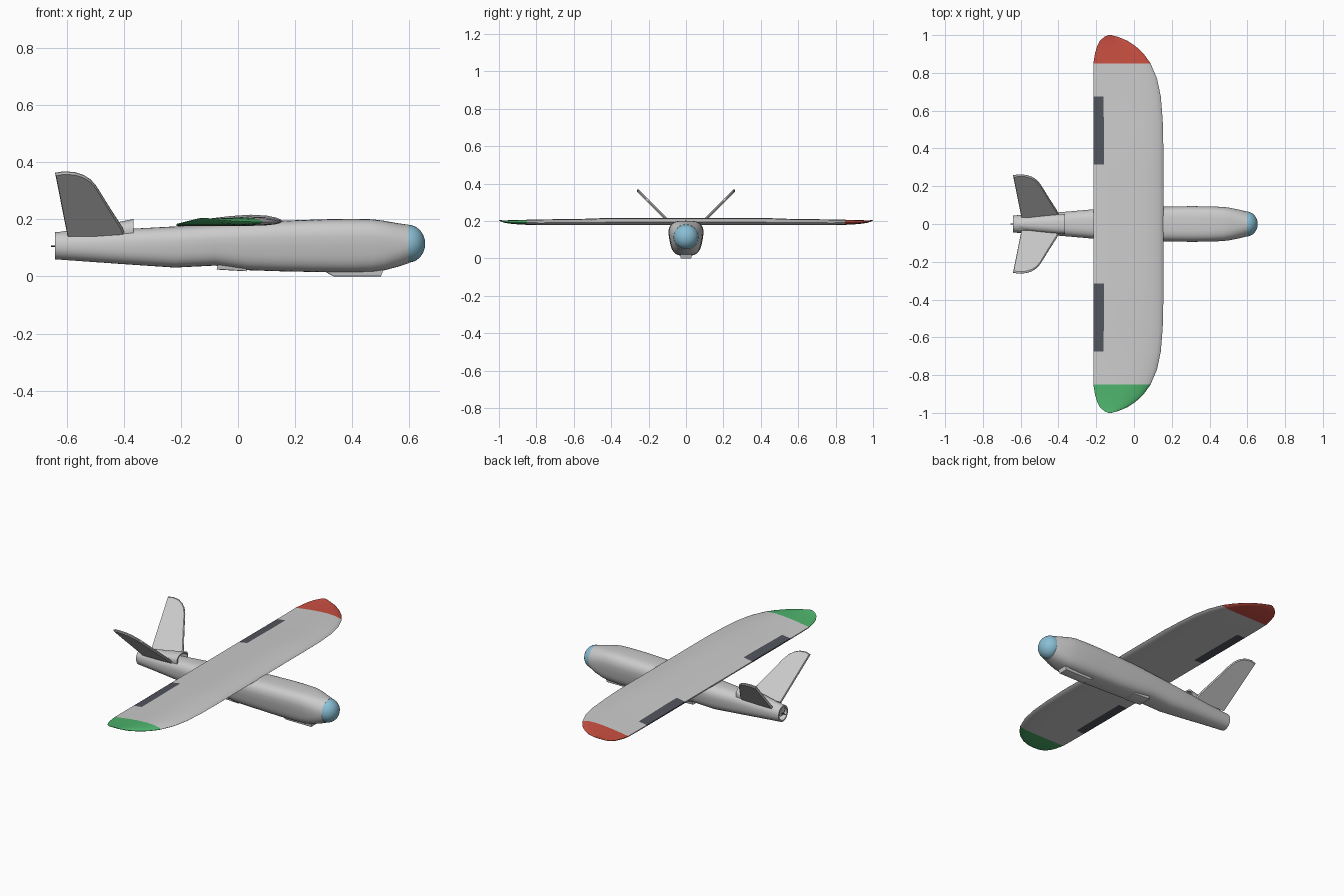
import bpy, bmesh, math

if "Cube" in bpy.data.objects:
    bpy.data.objects.remove(bpy.data.objects["Cube"])

def material(name, rgb):
    m = bpy.data.materials.new(name)
    m.diffuse_color = (*rgb, 1)
    m.use_nodes = True
    m.node_tree.nodes["Principled BSDF"].inputs["Base Color"].default_value = m.diffuse_color
    return m

RED = material("red", (0.60, 0.08, 0.055))
GREEN = material("green", (0.075, 0.45, 0.15))
BLUE = material("blue", (0.25, 0.52, 0.66))
DARK = material("dark_grey", (0.085, 0.09, 0.11))

def finish(name, bm, mat=None, angle=40, normals=True):
    if normals:
        bmesh.ops.recalc_face_normals(bm, faces=bm.faces[:])
    me = bpy.data.meshes.new(name)
    bm.to_mesh(me)
    bm.free()
    ob = bpy.data.objects.new(name, me)
    bpy.context.collection.objects.link(ob)
    if mat:
        me.materials.append(mat)
    bpy.ops.object.select_all(action='DESELECT')
    ob.select_set(True)
    bpy.context.view_layer.objects.active = ob
    bpy.ops.object.shade_smooth_by_angle(angle=math.radians(angle))
    return ob

def skin(bm, rings):
    """Join closed rings of points into a capped skin."""
    vs = [[bm.verts.new(p) for p in r] for r in rings]
    n = len(vs[0])
    for a, b in zip(vs, vs[1:]):
        for i in range(n):
            bm.faces.new((a[i], a[(i + 1) % n], b[(i + 1) % n], b[i]))
    bm.faces.new(vs[0])
    bm.faces.new(vs[-1])

def body_ring(x, hw, z0, z1, p, n=40):
    """Rounded-square section, narrower towards the belly."""
    ring = []
    for i in range(n):
        a = 2 * math.pi * i / n
        c, s = math.cos(a), math.sin(a)
        y = math.copysign(abs(c) ** (2 / p), c)
        z = math.copysign(abs(s) ** (2 / p), s)
        y *= 1 - 0.11 * (p - 2) * max(0, 0.3 - z)
        ring.append((x, hw * y, (z0 + z1) / 2 + (z1 - z0) / 2 * z))
    return ring

def loft_body(name, stations):
    bm = bmesh.new()
    skin(bm, [body_ring(*s) for s in stations])
    return finish(name, bm)

# Fuselage: x, half width, bottom, top, squareness (first two form the tail recess)
loft_body("fuselage", [
    (-0.57, 0.034, 0.072, 0.142, 2), (-0.64, 0.036, 0.069, 0.145, 2),
    (-0.64, 0.045, 0.060, 0.155, 2), (-0.50, 0.054, 0.050, 0.161, 2.3),
    (-0.37, 0.065, 0.041, 0.167, 2.7), (-0.22, 0.078, 0.031, 0.175, 3),
    (-0.08, 0.085, 0.038, 0.182, 3.2), (0.03, 0.090, 0.022, 0.19, 3.4),
    (0.15, 0.092, 0.018, 0.195, 3.5), (0.30, 0.095, 0.015, 0.2, 3.5),
    (0.40, 0.094, 0.014, 0.201, 3.5), (0.47, 0.091, 0.016, 0.2, 3.4),
    (0.51, 0.086, 0.021, 0.195, 3.1), (0.56, 0.076, 0.034, 0.186, 2.5),
    (0.597, 0.066, 0.046, 0.181, 2)])

# Raised air intake on the tail, open at its front
loft_body("tail_intake", [
    (-0.63, 0.030, 0.09, 0.155, 2), (-0.52, 0.042, 0.10, 0.173, 2.3),
    (-0.42, 0.050, 0.11, 0.190, 2.5), (-0.365, 0.053, 0.12, 0.201, 2.5),
    (-0.365, 0.045, 0.127, 0.194, 2.5), (-0.43, 0.040, 0.125, 0.181, 2.5)])

# Nose dome: hemisphere turned to point along +x
bm = bmesh.new()
rings = []
for i in range(10):
    a = math.pi / 2 * i / 9.2
    r = 0.066 * math.cos(a)
    rings.append(body_ring(0.595 + 0.06 * math.sin(a), r, 0.1145 - r, 0.1145 + r, 2, 32))
skin(bm, rings)
finish("nose_dome", bm, BLUE)

# Motor and shaft inside the tail opening
for name, r, x0, x1 in (("motor", 0.018, -0.61, -0.56), ("motor_shaft", 0.003, -0.655, -0.60)):
    bm = bmesh.new()
    skin(bm, [body_ring(x, r, 0.106 - r, 0.106 + r, 2, 16) for x in (x0, x1)])
    finish(name, bm, DARK)

# Wing half: span position, trailing edge, leading edge, thickness factor
HALF = [(0, -0.215, 0.155, 1), (0.315, -0.215, 0.155, 1), (0.42, -0.215, 0.155, 1),
        (0.55, -0.215, 0.152, 0.88), (0.675, -0.215, 0.142, 0.86), (0.77, -0.215, 0.122, 0.85),
        (0.85, -0.215, 0.088, 0.85), (0.90, -0.207, 0.052, 0.85), (0.94, -0.196, 0.010, 0.85),
        (0.97, -0.180, -0.035, 0.85), (0.99, -0.158, -0.083, 0.85), (1.0, -0.137, -0.120, 0.85)]
# Aerofoil from trailing to leading edge: chord fraction, underside, top
FOIL = [(0, 0, 0.007), (0.15, 0, 0.016), (0.3, 0, 0.025), (0.5, 0, 0.034), (0.7, 0, 0.039),
        (0.85, 0.002, 0.036), (0.94, 0.006, 0.029), (0.985, 0.011, 0.022)]

def wing_ring(y, te, le, k):
    c = le - te
    s = c / 0.37
    z = 0.177 + 0.028 * (1 - s) ** 1.5
    top = [(te + c * t, y, z + u * s * k) for t, _, u in FOIL]
    low = [(te + c * t, y, z + d * s * k) for t, d, _ in FOIL]
    return top + [(le, y, z + 0.016 * s * k)] + low[::-1]

def wing_part(name, test, mat=None):
    bm = bmesh.new()
    span = [(-y, te, le, k) for y, te, le, k in HALF[:0:-1]] + HALF
    skin(bm, [wing_ring(*s) for s in span])
    bmesh.ops.recalc_face_normals(bm, faces=bm.faces[:])
    drop = [f for f in bm.faces if not test(*f.calc_center_bounds().xy)]
    bmesh.ops.delete(bm, geom=drop, context='FACES')
    finish(name, bm, mat, 50, False)

def is_aileron(x, y):
    return 0.315 < abs(y) < 0.675 and x < -0.165

wing_part("wing", lambda x, y: abs(y) < 0.85 and not is_aileron(x, y))
wing_part("left_wing_tip", lambda x, y: y > 0.85, RED)
wing_part("right_wing_tip", lambda x, y: y < -0.85, GREEN)
wing_part("left_aileron", lambda x, y: y > 0 and is_aileron(x, y), DARK)
wing_part("right_aileron", lambda x, y: y < 0 and is_aileron(x, y), DARK)

# V-tail fins: side outline (x, height) leaning outward at 45 degrees
OUTLINE = [(-0.597, 0.145), (-0.395, 0.145), (-0.405, 0.172), (-0.455, 0.25), (-0.495, 0.315),
           (-0.515, 0.338), (-0.54, 0.354), (-0.57, 0.364), (-0.61, 0.367), (-0.64, 0.362)]
for side, name in ((1, "left_tail_fin"), (-1, "right_tail_fin")):
    bm = bmesh.new()
    rings = []
    for off, inset in ((-0.005, 0.96), (-0.001, 1), (0.001, 1), (0.005, 0.96)):
        ring = []
        for x, z in OUTLINE:
            x, z = -0.54 + (x + 0.54) * inset, 0.145 + (z - 0.145) * (1 + inset) / 2
            ring.append((x, side * (z - 0.105 - off), z + off))
        rings.append(ring)
    skin(bm, rings)
    finish(name, bm, None, 30)

def belly_block(name, profile, hw):
    bm = bmesh.new()
    skin(bm, [[(x, y, z) for x, z in profile] for y in (-hw, hw)])
    edges = [e for e in bm.edges if abs(e.verts[0].co.y - e.verts[1].co.y) < 1e-5
             and max(v.co.z for v in e.verts) < 0.035]
    bmesh.ops.bevel(bm, geom=edges, offset=0.004, segments=2, affect='EDGES', profile=0.5)
    finish(name, bm, None, 30)

# Landing skid and hatch under the belly
belly_block("landing_skid", [(0.305, 0.016), (0.335, 0.0), (0.50, 0.0), (0.515, 0.04), (0.305, 0.04)], 0.029)
belly_block("belly_hatch", [(-0.075, 0.024), (0.03, 0.018), (0.03, 0.06), (-0.065, 0.06)], 0.042)
